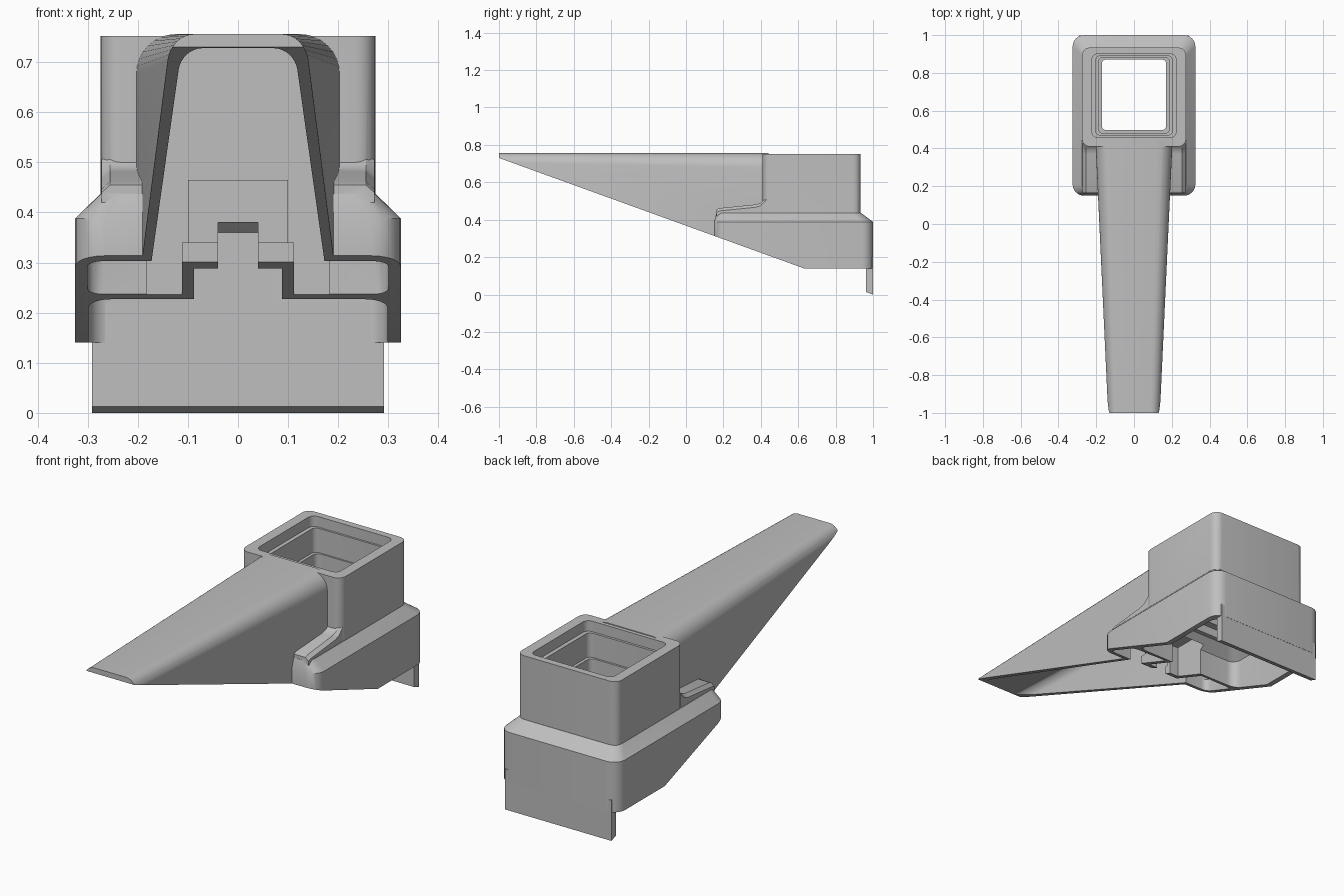
import bpy, bmesh
from math import sin, cos, pi, radians

cube = bpy.data.objects.get("Cube")
if cube:
    bpy.data.objects.remove(cube, do_unlink=True)

grey = bpy.data.materials.new("plain grey")
grey.use_nodes = True
GREY = (0.52, 0.52, 0.52, 1)
grey.diffuse_color = GREY
grey.node_tree.nodes["Principled BSDF"].inputs["Base Color"].default_value = GREY


def loft(name, rings):
    """Closed solid through matching rings of points."""
    bm = bmesh.new()
    loops = [[bm.verts.new(p) for p in ring] for ring in rings]
    n = len(loops[0])
    for a, b in zip(loops, loops[1:]):
        for i in range(n):
            j = (i + 1) % n
            bm.faces.new((a[i], a[j], b[j], b[i]))
    bm.faces.new(loops[0])
    bm.faces.new(loops[-1])
    bmesh.ops.recalc_face_normals(bm, faces=bm.faces)
    mesh = bpy.data.meshes.new(name)
    bm.to_mesh(mesh)
    bm.free()
    mesh.materials.append(grey)
    ob = bpy.data.objects.new(name, mesh)
    bpy.context.collection.objects.link(ob)
    return ob


def rounded(x, y0, y1, r, z, steps=6):
    """Horizontal rounded rectangle, symmetric in x."""
    corners = ((x - r, y1 - r), (r - x, y1 - r), (r - x, y0 + r), (x - r, y0 + r))
    return [(cx + r * cos((q + i / steps) * pi / 2),
             cy + r * sin((q + i / steps) * pi / 2), z)
            for q, (cx, cy) in enumerate(corners) for i in range(steps + 1)]


def arch(half, top, r, y, steps=8):
    """Upright arch with rounded shoulders."""
    right = [(half - r + r * cos(i / steps * pi / 2),
              y, top - r + r * sin(i / steps * pi / 2)) for i in range(steps + 1)]
    left = [(-x, yy, z) for x, yy, z in reversed(right)]
    return [(half, y, 0.05)] + right + left + [(-half, y, 0.05)]


def prism(name, profile, half):
    """Side profile (y, z) extruded across x."""
    return loft(name, [[(s * half, y, z) for y, z in profile] for s in (-1, 1)])


def block(name, half, y0, y1, z0, z1):
    return prism(name, [(y0, z0), (y1, z0), (y1, z1), (y0, z1)], half)


def combine(target, other, operation):
    mod = target.modifiers.new(operation, "BOOLEAN")
    mod.operation, mod.solver, mod.object = operation, "EXACT", other
    bpy.context.view_layer.objects.active = target
    bpy.ops.object.modifier_apply(modifier=mod.name)
    bpy.data.objects.remove(other, do_unlink=True)


# Outer form: wide base with sloped shoulder
body = loft("funnel_body", [
    rounded(0.325, 0.15, 1.0, 0.06, 0.05),
    rounded(0.325, 0.15, 1.0, 0.06, 0.388),
    rounded(0.275, 0.163, 0.935, 0.045, 0.437)])

# Square collar, front shelf and long tapering spout
collar = loft("collar", [rounded(0.2745, 0.41, 0.934, 0.04, z) for z in (0.3, 0.752)])
shelf = loft("shelf", [
    [(s * x, y, z) for s, x, z in
     ((1, 0.272, 0.42), (1, 0.272, top - 0.015), (1, 0.255, top),
      (-1, 0.255, top), (-1, 0.272, top - 0.015), (-1, 0.272, 0.42))]
    for y, top in ((0.164, 0.455), (0.18, 0.462), (0.37, 0.481), (0.40, 0.49), (0.43, 0.52))])
spout = loft("spout", [arch(0.137, 0.756, 0.05, -1), arch(0.204, 0.756, 0.08, 0.44)])
for part in (collar, shelf, spout):
    combine(body, part, "UNION")

# Hollow interior
cavities = [
    loft("spout_cavity", [arch(0.107, 0.728, 0.04, -1.1), arch(0.182, 0.728, 0.06, 0.365)]),
    loft("front_cavity", [
        rounded(0.30, 0.18, 0.362, 0.03, 0),
        rounded(0.30, 0.18, 0.362, 0.03, 0.36),
        rounded(0.25, 0.19, 0.361, 0.03, 0.402)]),
    loft("rear_cavity", [
        rounded(0.298, 0.39, 0.964, 0.045, 0),
        rounded(0.298, 0.39, 0.964, 0.045, 0.36),
        rounded(0.25, 0.44, 0.915, 0.04, 0.408)]),
    loft("lower_step", [rounded(0.215, 0.462, 0.9, 0.03, z) for z in (0.39, 0.45)]),
    loft("throat", [rounded(0.17, 0.498, 0.87, 0.02, z) for z in (0.42, 0.6)]),
    loft("middle_step", [rounded(0.188, 0.48, 0.882, 0.025, z) for z in (0.49, 0.65)]),
    loft("upper_step", [rounded(0.203, 0.47, 0.89, 0.025, z) for z in (0.58, 0.74)]),
    loft("mouth", [rounded(0.223, 0.458, 0.9, 0.03, z) for z in (0.70, 0.8)]),
]
for cavity in cavities:
    combine(body, cavity, "DIFFERENCE")

# Hollow latch housing on the inner wall
combine(body, block("latch_base", 0.112, 0.185, 0.375, 0.05, 0.34), "UNION")
combine(body, block("latch_top", 0.10, 0.2, 0.376, 0.2, 0.465), "UNION")
combine(body, block("latch_cavity", 0.088, 0.22, 0.41, 0, 0.445), "DIFFERENCE")
combine(body, block("latch_slot", 0.04, 0.17, 0.3, 0, 0.38), "DIFFERENCE")

# Slanted underside
combine(body, prism("underside", [(-1.276, 0.83), (0.63, 0.14), (1.2, 0.14),
                                  (1.2, -0.3), (-1.276, -0.3)], 0.6), "DIFFERENCE")

# Rear tongue hanging below the base
tongue = prism("rear_tongue", [(0.962, 0.013), (0.999, 0.0), (0.999, 0.2), (0.962, 0.22)], 0.291)

for ob in (body, tongue):
    bpy.ops.object.select_all(action="DESELECT")
    ob.select_set(True)
    bpy.context.view_layer.objects.active = ob
    bpy.ops.object.shade_smooth_by_angle(angle=radians(30))
